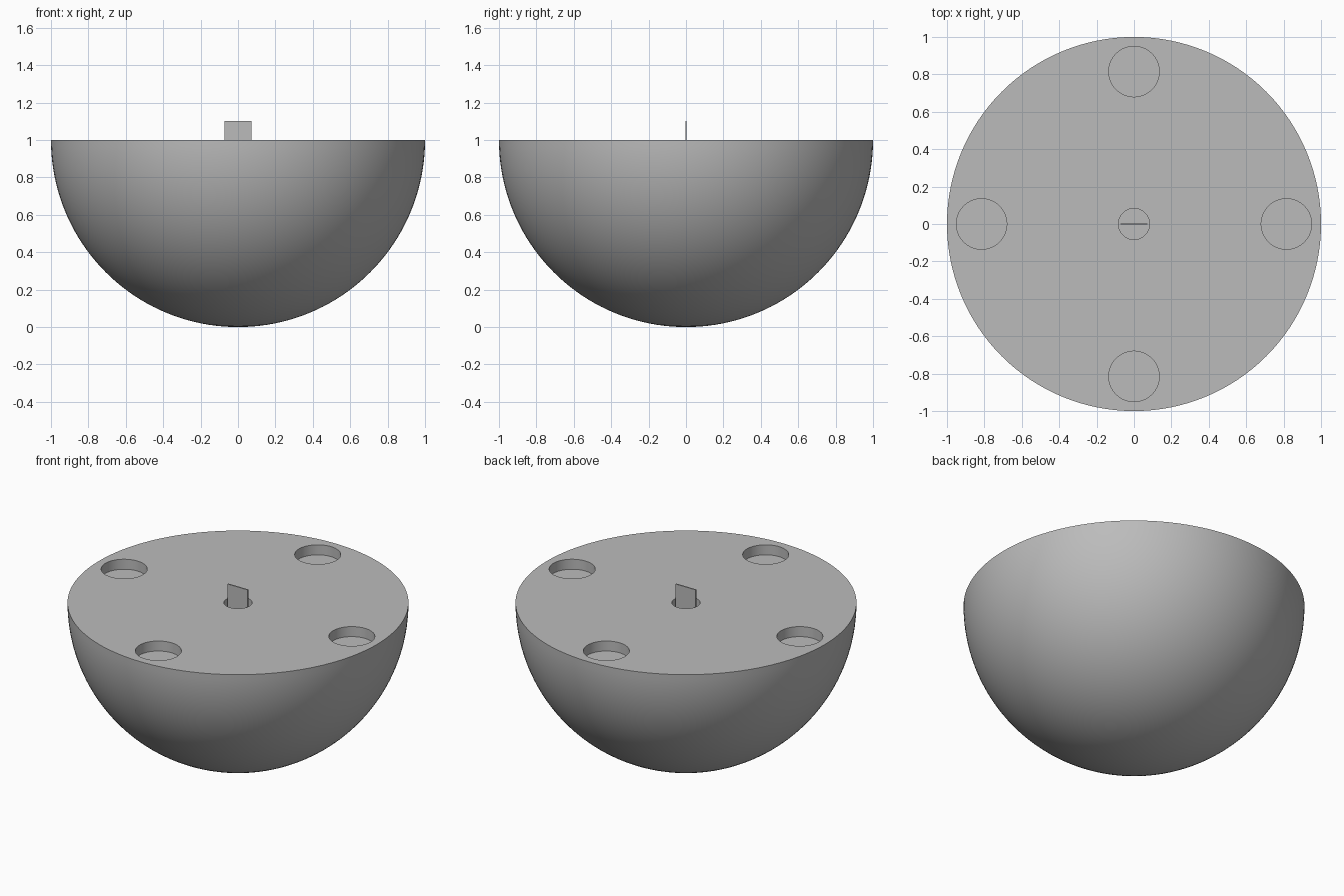
import bpy, bmesh
from math import cos, sin, pi, radians

cube = bpy.data.objects.get("Cube")
if cube:
    bpy.data.objects.remove(cube, do_unlink=True)

grey = bpy.data.materials.new("light grey")
grey.use_nodes = True
color = (0.5, 0.5, 0.5, 1)
grey.diffuse_color = color
grey.node_tree.nodes["Principled BSDF"].inputs["Base Color"].default_value = color


def select_only(obj):
    bpy.ops.object.select_all(action='DESELECT')
    obj.select_set(True)
    bpy.context.view_layer.objects.active = obj


def cylinder(name, x, y, radius, floor):
    """Upright cutter that reaches from the floor to above the flat top."""
    top = 1.2
    bpy.ops.mesh.primitive_cylinder_add(vertices=64, radius=radius, depth=top - floor,
                                        location=(x, y, (top + floor) / 2))
    obj = bpy.context.object
    obj.name = name
    obj.data.materials.append(grey)
    obj.hide_render = True
    return obj


# Half ball: a quarter circle profile spun around z, closed by a flat top
bm = bmesh.new()
steps = 40
profile = [bm.verts.new((sin(a), 0, 1 - cos(a)))
           for a in (i * pi / 2 / steps for i in range(steps + 1))]
edges = [bm.edges.new(pair) for pair in zip(profile, profile[1:])]
bmesh.ops.spin(bm, geom=profile + edges, cent=(0, 0, 0), axis=(0, 0, 1),
               angle=2 * pi, steps=128)
bmesh.ops.remove_doubles(bm, verts=bm.verts, dist=1e-4)
rim = [e for e in bm.edges if e.is_boundary]
bmesh.ops.contextual_create(bm, geom=rim)
bmesh.ops.recalc_face_normals(bm, faces=bm.faces)
mesh = bpy.data.meshes.new("half_ball")
bm.to_mesh(mesh)
bm.free()
mesh.materials.append(grey)
half_ball = bpy.data.objects.new("half_ball", mesh)
bpy.context.collection.objects.link(half_ball)

# Four round sockets near the rim and a narrow one in the middle
cutters = [cylinder("center_hole_cutter", 0, 0, 0.083, 0.9)]
for i in range(4):
    a = i * pi / 2
    cutters.append(cylinder("socket_cutter", 0.815 * cos(a), 0.815 * sin(a), 0.135, 0.935))

select_only(half_ball)
for cutter in cutters:
    mod = half_ball.modifiers.new("hole", 'BOOLEAN')
    mod.operation = 'DIFFERENCE'
    mod.solver = 'EXACT'
    mod.object = cutter
    bpy.ops.object.modifier_apply(modifier=mod.name)
for cutter in cutters:
    bpy.data.objects.remove(cutter, do_unlink=True)
select_only(half_ball)
bpy.ops.object.shade_smooth_by_angle(angle=radians(30))

# Thin upright tab standing in the middle hole
bpy.ops.mesh.primitive_cube_add(size=1, location=(0, 0, 1.0))
tab = bpy.context.object
tab.name = "center_tab"
tab.scale = (0.145, 0.008, 0.206)
tab.data.materials.append(grey)
